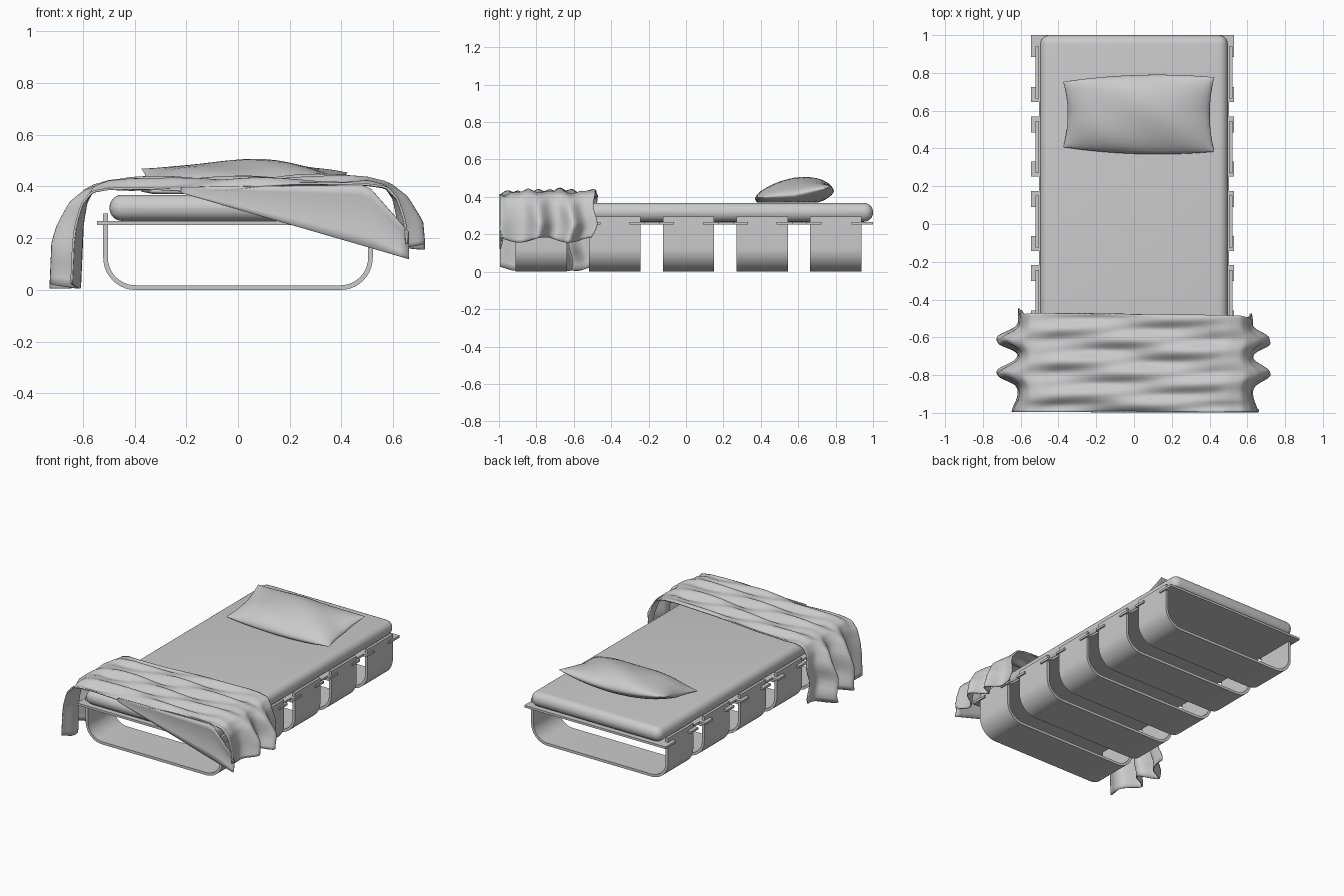
import bpy, bmesh, math

if "Cube" in bpy.data.objects:
    bpy.data.objects.remove(bpy.data.objects["Cube"])

grey = bpy.data.materials.new("plain_grey")
grey.diffuse_color = (0.6, 0.6, 0.6, 1)
grey.use_nodes = True
grey.node_tree.nodes["Principled BSDF"].inputs["Base Color"].default_value = (0.6, 0.6, 0.6, 1)


def finish(bm, name, angle=None):
    bmesh.ops.recalc_face_normals(bm, faces=bm.faces)
    me = bpy.data.meshes.new(name)
    bm.to_mesh(me)
    bm.free()
    me.materials.append(grey)
    ob = bpy.data.objects.new(name, me)
    bpy.context.collection.objects.link(ob)
    if angle:
        bpy.ops.object.select_all(action='DESELECT')
        ob.select_set(True)
        bpy.context.view_layer.objects.active = ob
        bpy.ops.object.shade_smooth_by_angle(angle=math.radians(angle))
    return ob


def add_box(bm, x0, x1, y0, y1, z0, z1):
    vs = bmesh.ops.create_cube(bm, size=1)["verts"]
    for v in vs:
        v.co = ((x0 + x1) / 2 + v.co.x * (x1 - x0),
                (y0 + y1) / 2 + v.co.y * (y1 - y0),
                (z0 + z1) / 2 + v.co.z * (z1 - z0))


def add_grid(bm, nu, nv, func):
    """Sheet of quads; func takes u and v from 0 to 1."""
    rows = [[bm.verts.new(func(i / nu, j / nv)) for j in range(nv + 1)] for i in range(nu + 1)]
    for a, b in zip(rows, rows[1:]):
        for j in range(nv):
            bm.faces.new((a[j], b[j], b[j + 1], a[j + 1]))


def lerp_path(pts, t):
    t = max(0.0, min(1.0, t)) * (len(pts) - 1)
    i = min(int(t), len(pts) - 2)
    f = t - i
    return [a + (b - a) * f for a, b in zip(pts[i], pts[i + 1])]


# Mattress with fully rounded edges
bm = bmesh.new()
add_box(bm, -0.497, 0.497, -0.97, 1.0, 0.267, 0.368)
bmesh.ops.bevel(bm, geom=bm.edges[:], offset=0.049, segments=6, profile=0.5, affect='EDGES')
finish(bm, "mattress", 40)

# Base board with clip tabs over the leg tops
LEG_STARTS = [-0.912 + 0.394 * i for i in range(5)]
LEG_WIDTH = 0.275
bm = bmesh.new()
add_box(bm, -0.503, 0.503, -0.97, 1.0, 0.252, 0.267)
tabs = [(-0.97, -0.855), (0.885, 1.0)]
for y in LEG_STARTS[:-1]:
    tabs += [(y + 0.215, y + 0.3), (y + 0.375, y + 0.455)]
for y0, y1 in tabs:
    add_box(bm, -0.545, -0.5, y0, y1, 0.252, 0.267)
    add_box(bm, 0.5, 0.53, y0, y1, 0.252, 0.267)
finish(bm, "base_board")


# Five U-shaped bent legs
def u_line(half, base, radius, top=0.296):
    pts = [(-half, top)]
    for side, start in ((-1, 180), (1, 270)):
        for k in range(11):
            a = math.radians(start + 9 * k)
            pts.append((side * (half - radius) + radius * math.cos(a),
                        base + radius + radius * math.sin(a)))
    return pts + [(half, top)]


for n, y in enumerate(LEG_STARTS):
    bm = bmesh.new()
    outer, inner = u_line(0.521, 0.0, 0.125), u_line(0.503, 0.018, 0.107)
    rings = []
    for yy in (y, y + LEG_WIDTH):
        rings.append(([bm.verts.new((x, yy, z)) for x, z in outer],
                      [bm.verts.new((x, yy, z)) for x, z in inner]))
    (o0, i0), (o1, i1) = rings
    for k in range(len(outer) - 1):
        for a, b in ((o0, o1), (i0, i1), (o0, i0), (o1, i1)):
            bm.faces.new((a[k], a[k + 1], b[k + 1], b[k]))
    for k in (0, -1):
        bm.faces.new((o0[k], o1[k], i1[k], i0[k]))
    finish(bm, f"leg_band_{n + 1}", 30)


# Pillow: two puffed sheets joined at the seam, pointed corners
def pillow_sheet(top):
    def f(s, t):
        u = math.sin((s - 0.5) * math.pi)
        v = math.sin((t - 0.5) * math.pi)
        x = 0.025 + 0.4 * u * (1 - 0.06 * (1 - v * v))
        y = 0.58 + 0.185 * v * (1 + 0.13 * (1 - u * u)) + 0.012 * u * v
        mid = 0.41 + 0.022 * v + 0.03 * u * u * max(v, 0) - 0.008 * u * v
        puff = max(0.0, (1 - u * u) * (1 - v * v)) ** 0.55
        if top:
            dent = 0.008 * math.sin(5 * u + 3 * v) * puff
            return (x, y, mid + 0.088 * puff + dent)
        return (x, y, max(0.37, mid - 0.07 * puff))
    return f


bm = bmesh.new()
add_grid(bm, 28, 20, pillow_sheet(True))
add_grid(bm, 28, 20, pillow_sheet(False))
bmesh.ops.remove_doubles(bm, verts=bm.verts, dist=0.0004)
finish(bm, "pillow", 60)

# Blanket: wrinkled top with pleated drapes down both sides
LEFT = [(0.5, 0.412), (0.555, 0.395), (0.585, 0.34), (0.6, 0.25), (0.605, 0.13), (0.61, 0.015)]
RIGHT = [(0.5, 0.425), (0.565, 0.41), (0.6, 0.36), (0.615, 0.29), (0.62, 0.23), (0.625, 0.17)]


def pleat(y):
    return (math.exp(-((y + 0.615) / 0.04) ** 2) + math.exp(-((y + 0.79) / 0.045) ** 2)
            + 0.3 * math.exp(-((y + 1.0) / 0.06) ** 2))


def wrinkle(x, y):
    w = 0.013 * math.sin(38 * y + 3 * x + 1.2 * math.sin(4 * x))
    w += 0.006 * math.sin(71 * y - 6 * x + 1.0)
    w += 0.004 * math.sin(9 * x + 20 * y)
    return w


def blanket(s, t):
    back = -0.465 - 0.025 * s
    y = -0.995 + t * (back + 0.995)
    if 0.25 <= s <= 0.75:
        x = (s - 0.5) * 2
        end = min(1.0, (0.5 - abs(x)) / 0.08)
        front = 0.022 * max(0.0, 1 - t / 0.12)
        z = 0.4185 + 0.013 * x + wrinkle(x, y) * (0.5 + 0.5 * end) - front
        return (x, y, max(z, 0.378))
    left = s < 0.25
    d = (0.25 - s) / 0.25 if left else (s - 0.75) / 0.25
    x, z = lerp_path(LEFT if left else RIGHT, d)
    x += (0.115 if left else 0.095) * pleat(y) * min(1.0, d * 1.4)
    sx = -x if left else x
    fade = 1 - d
    z += wrinkle(-0.5 if left else 0.5, y) * 0.5 * fade
    z -= 0.022 * max(0.0, 1 - t / 0.12) * fade
    z += d * 0.014 * math.sin(23 * y)
    y += 0.02 * d * math.sin(30 * z) * t
    return (sx, y, max(z, 0.006))


bm = bmesh.new()
add_grid(bm, 72, 56, blanket)
sheet = finish(bm, "blanket", 60)
thick = sheet.modifiers.new("thickness", 'SOLIDIFY')
thick.thickness = 0.008
thick.offset = 0


# Slack front corner of the blanket, hanging in a straight diagonal
def front_flap(s, t):
    x = -0.22 + 0.88 * s
    hem = 0.375 - 0.255 * s
    top = 0.398 + 0.01 * s
    if x > 0.5:
        top -= 1.15 * (x - 0.5)
    return (x, -0.994 + 0.012 * math.sin(math.pi * t) * s, top + (hem - top) * t)


bm = bmesh.new()
add_grid(bm, 24, 6, front_flap)
flap = finish(bm, "blanket_front_corner", 60)
thick = flap.modifiers.new("thickness", 'SOLIDIFY')
thick.thickness = 0.006
thick.offset = 0
